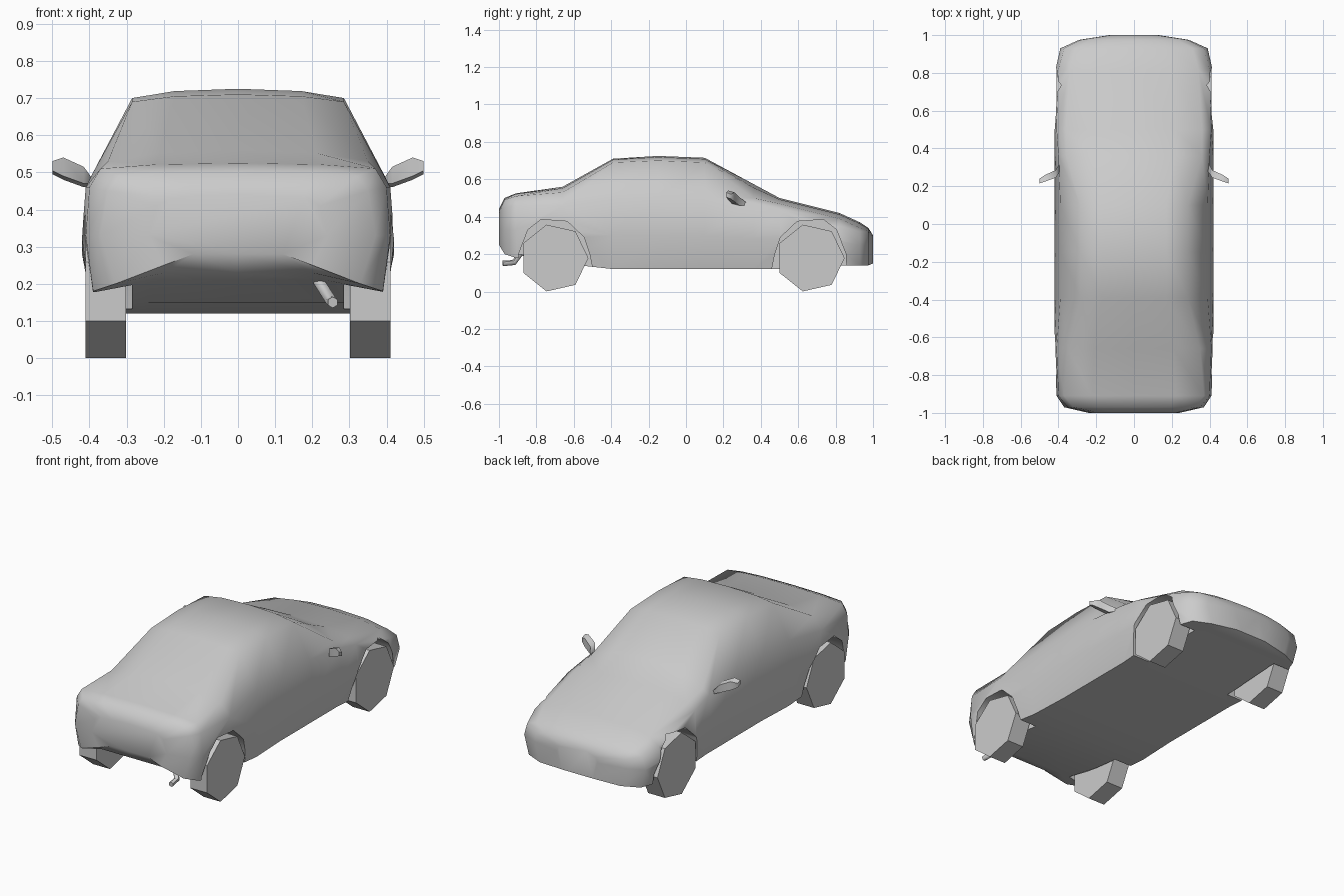
import bpy, bmesh, math
from mathutils import Vector

if "Cube" in bpy.data.objects:
    bpy.data.objects.remove(bpy.data.objects["Cube"], do_unlink=True)

paint = bpy.data.materials.new("plain_grey")
paint.use_nodes = True
grey = (0.6, 0.6, 0.6, 1)
paint.diffuse_color = grey
paint.node_tree.nodes["Principled BSDF"].inputs["Base Color"].default_value = grey


def loft(name, rings, smooth=None):
    """Skin a row of closed rings, cap both ends and link the object."""
    bm = bmesh.new()
    rows = [[bm.verts.new(p) for p in ring] for ring in rings]
    count = len(rows[0])
    for a, b in zip(rows, rows[1:]):
        for i in range(count):
            j = (i + 1) % count
            bm.faces.new((a[i], a[j], b[j], b[i]))
    bm.faces.new(rows[0])
    bm.faces.new(rows[-1])
    bmesh.ops.recalc_face_normals(bm, faces=bm.faces)
    mesh = bpy.data.meshes.new(name)
    bm.to_mesh(mesh)
    bm.free()
    mesh.materials.append(paint)
    obj = bpy.data.objects.new(name, mesh)
    bpy.context.collection.objects.link(obj)
    if smooth:
        smooth_shade(obj, smooth)
    return obj


def smooth_shade(obj, degrees):
    bpy.ops.object.select_all(action='DESELECT')
    obj.select_set(True)
    bpy.context.view_layer.objects.active = obj
    bpy.ops.object.shade_smooth_by_angle(angle=math.radians(degrees))


def extrude_x(name, profile, x0, x1):
    return loft(name, [[(x, y, z) for y, z in profile] for x in (x0, x1)])


# Body stations: y, floor z, floor w, side z, side w, belt z, belt w, edge z, edge w, crown z
stations = [
    (-1, .25, .2, .33, .24, .41, .22, .43, .18, .44),
    (-.97, .2, .33, .33, .37, .45, .35, .49, .32, .5),
    (-.91, .18, .39, .33, .41, .46, .4, .51, .37, .525),
    (-.66, .15, .4, .33, .42, .46, .41, .53, .35, .56),
    (-.39, .12, .39, .3, .42, .5, .39, .69, .285, .71),
    (-.15, .12, .38, .3, .42, .5, .39, .7, .285, .725),
    (.1, .12, .38, .3, .42, .5, .39, .69, .285, .715),
    (.36, .12, .38, .28, .42, .47, .4, .5, .36, .575),
    (.5, .12, .39, .28, .42, .44, .41, .47, .36, .5),
    (.82, .14, .4, .27, .415, .35, .4, .39, .34, .42),
    (.93, .14, .36, .25, .39, .32, .37, .34, .31, .37),
    (.975, .14, .26, .25, .29, .3, .28, .32, .23, .34),
    (1, .15, .1, .25, .13, .28, .12, .29, .1, .3),
]


def body_ring(y, zf, wf, zs, ws, zb, wb, ze, we, zc):
    lift = 0.03 if y < -0.8 else 0
    half = [(wf * 0.6, zf + lift), (wf, zf), (ws, zs), (wb, zb),
            (we, ze), (we * 0.6, ze + (zc - ze) * 0.75)]
    right = [(x, y, z) for x, z in half]
    left = [(-x, y, z) for x, z in reversed(half)]
    return [(0, y, zf + lift)] + right + [(0, y, zc)] + left


body = loft("body", [body_ring(*s) for s in stations])

# Wheel arches cut from the body
arch = [(-.2, -.05), (-.19, .2), (-.14, .33), (-.07, .385),
        (.07, .375), (.16, .29), (.19, .2), (.21, .1), (.21, -.05)]
axles = {"rear": (-.705, 1), "front": (.665, -1)}
cutters = []
for end, (axle, flip) in axles.items():
    for side in (-1, 1):
        profile = [(axle + flip * y, z) for y, z in arch]
        cutter = extrude_x("arch_cutter", profile, side * .285, side * .6)
        cutter.hide_render = True
        cutters.append(cutter)
        mod = body.modifiers.new("arch", 'BOOLEAN')
        mod.operation = 'DIFFERENCE'
        mod.solver = 'EXACT'
        mod.object = cutter
bpy.context.view_layer.objects.active = body
for mod in list(body.modifiers):
    bpy.ops.object.modifier_apply(modifier=mod.name)
for cutter in cutters:
    bpy.data.objects.remove(cutter, do_unlink=True)
smooth_shade(body, 55)

# Seven-sided wheels
radius, hub = .183, .179
for end, (axle, flip) in axles.items():
    for side, label in ((-1, "right"), (1, "left")):
        turns = [math.tau * i / 7 for i in range(7)]
        profile = [(axle + radius * math.cos(t), hub + radius * math.sin(t)) for t in turns]
        extrude_x(f"{end}_{label}_wheel", profile, side * .302, side * .41)

# Door mirrors: x, near y, far y, low z, high z
blade = [(.39, .28, .33, .46, .48), (.415, .245, .285, .46, .515),
         (.47, .225, .26, .48, .54), (.5, .215, .24, .495, .53)]
for side, label in ((-1, "right"), (1, "left")):
    rings = [[(side * x, y0, z1), (side * x, y1, z1 - .01),
              (side * x, y1, z0), (side * x, y0, z0 + .01)]
             for x, y0, y1, z0, z1 in blade]
    loft(f"{label}_door_mirror", rings, 60)

# Bent exhaust pipe
path = [Vector(p) for p in ((.215, -.88, .21), (.25, -.92, .155), (.255, -.98, .15))]
rings = []
for i, p in enumerate(path):
    along = (path[min(i + 1, 2)] - path[max(i - 1, 0)]).normalized()
    across = along.cross(Vector((1, 0, 0))).normalized()
    other = along.cross(across)
    rings.append([p + .015 * (across * math.cos(k * math.tau / 6) + other * math.sin(k * math.tau / 6))
                  for k in range(6)])
loft("exhaust_pipe", rings, 60)
